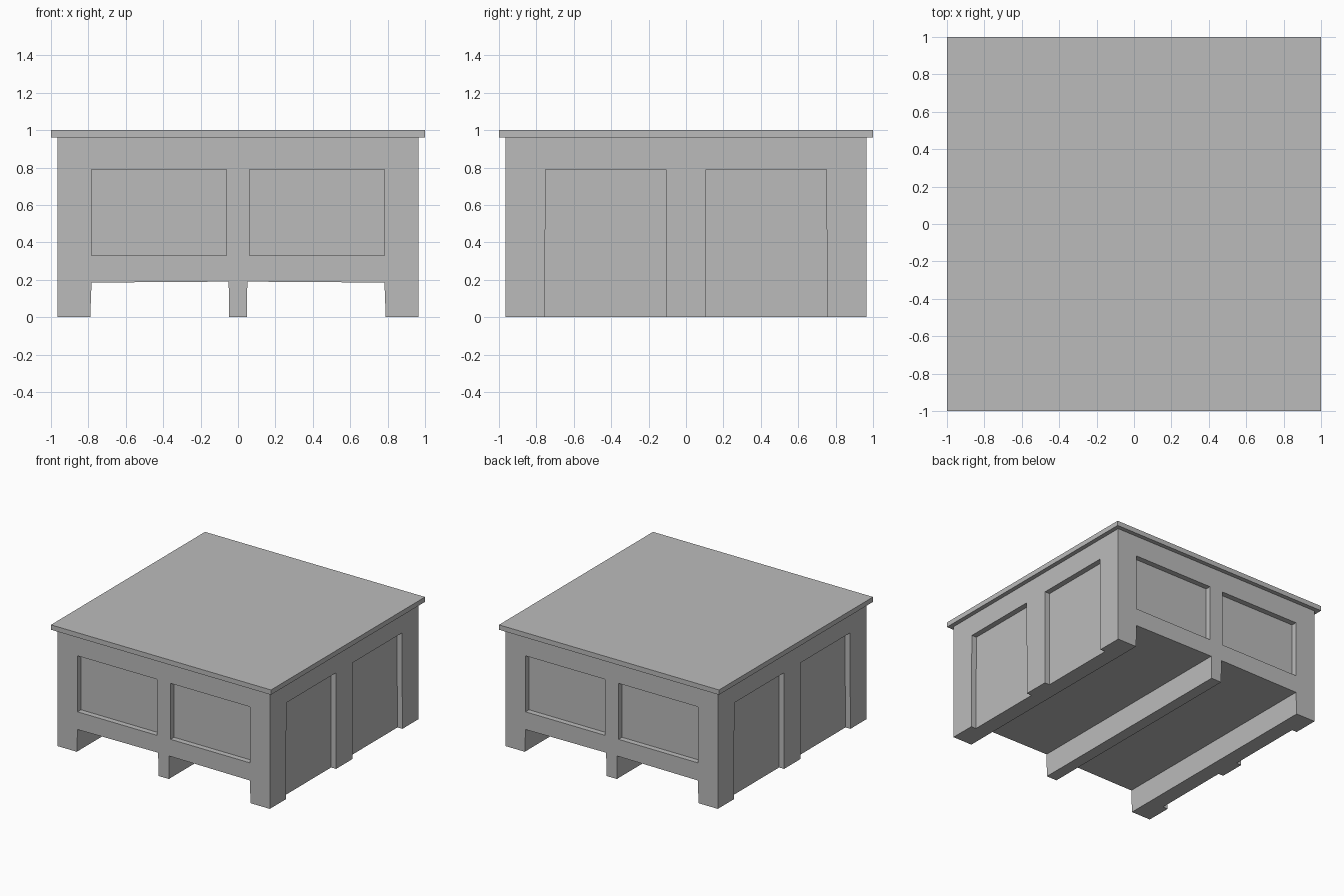
import bpy
import bmesh
from mathutils import Vector

if "Cube" in bpy.data.objects:
    bpy.data.objects.remove(bpy.data.objects["Cube"], do_unlink=True)

GREY = (0.5, 0.5, 0.5, 1.0)
HALF = 0.965       # half width of the cabinet body
TOP = 0.96         # underside of the table top
DEPTH = 0.045      # depth of the panel recesses

grey = bpy.data.materials.new("plain grey")
grey.use_nodes = True
grey.diffuse_color = GREY
grey.node_tree.nodes["Principled BSDF"].inputs["Base Color"].default_value = GREY


def add_object(name, bm):
    bmesh.ops.recalc_face_normals(bm, faces=bm.faces)
    mesh = bpy.data.meshes.new(name)
    bm.to_mesh(mesh)
    bm.free()
    mesh.materials.append(grey)
    obj = bpy.data.objects.new(name, mesh)
    bpy.context.collection.objects.link(obj)
    return obj


def prism(name, profile, start, end, axis="y"):
    """Extrude a profile of (across, z) points along the x or y axis."""
    def place(a, z, d):
        return (a, d, z) if axis == "y" else (d, a, z)
    bm = bmesh.new()
    face = bm.faces.new([bm.verts.new(place(a, z, start)) for a, z in profile])
    grown = bmesh.ops.extrude_face_region(bm, geom=[face])["geom"]
    shift = Vector(place(0, 0, end - start))
    bmesh.ops.translate(bm, vec=shift, verts=[v for v in grown if isinstance(v, bmesh.types.BMVert)])
    return add_object(name, bm)


def rectangle(a0, a1, z0, z1):
    return [(a0, z0), (a1, z0), (a1, z1), (a0, z1)]


# Cabinet body with three runners underneath
right_half = [(0.047, 0), (0.05, 0.19), (0.783, 0.185), (0.79, 0), (HALF, 0), (HALF, TOP)]
left_half = [(-x, z) for x, z in reversed(right_half)]
body = prism("cabinet_body", right_half + left_half, -HALF, HALF)

# Recessed panels: closed frames front and back, tall open-bottom ones on the sides
inner, outer = HALF - DEPTH, HALF + 0.1
cutters = []
for face in (-1, 1):
    for side in (-1, 1):
        window = rectangle(side * 0.062, side * 0.783, 0.33, 0.79)
        door = [(side * 0.105, -0.1), (side * 0.757, -0.1), (side * 0.75, 0.79), (side * 0.108, 0.79)]
        cutters.append(prism("panel_cutter", window, face * inner, face * outer))
        cutters.append(prism("door_cutter", door, face * inner, face * outer, "x"))

for cutter in cutters:
    cutter.hide_render = True
    recess = body.modifiers.new("recess", "BOOLEAN")
    recess.operation = "DIFFERENCE"
    recess.solver = "EXACT"
    recess.object = cutter

# Bake the recesses and discard the cutters
graph = bpy.context.evaluated_depsgraph_get()
carved = bpy.data.meshes.new_from_object(body.evaluated_get(graph))
body.modifiers.clear()
body.data = carved
for cutter in cutters:
    bpy.data.objects.remove(cutter, do_unlink=True)

# Overhanging square table top
prism("table_top", rectangle(-1, 1, TOP, 1), -1, 1)
